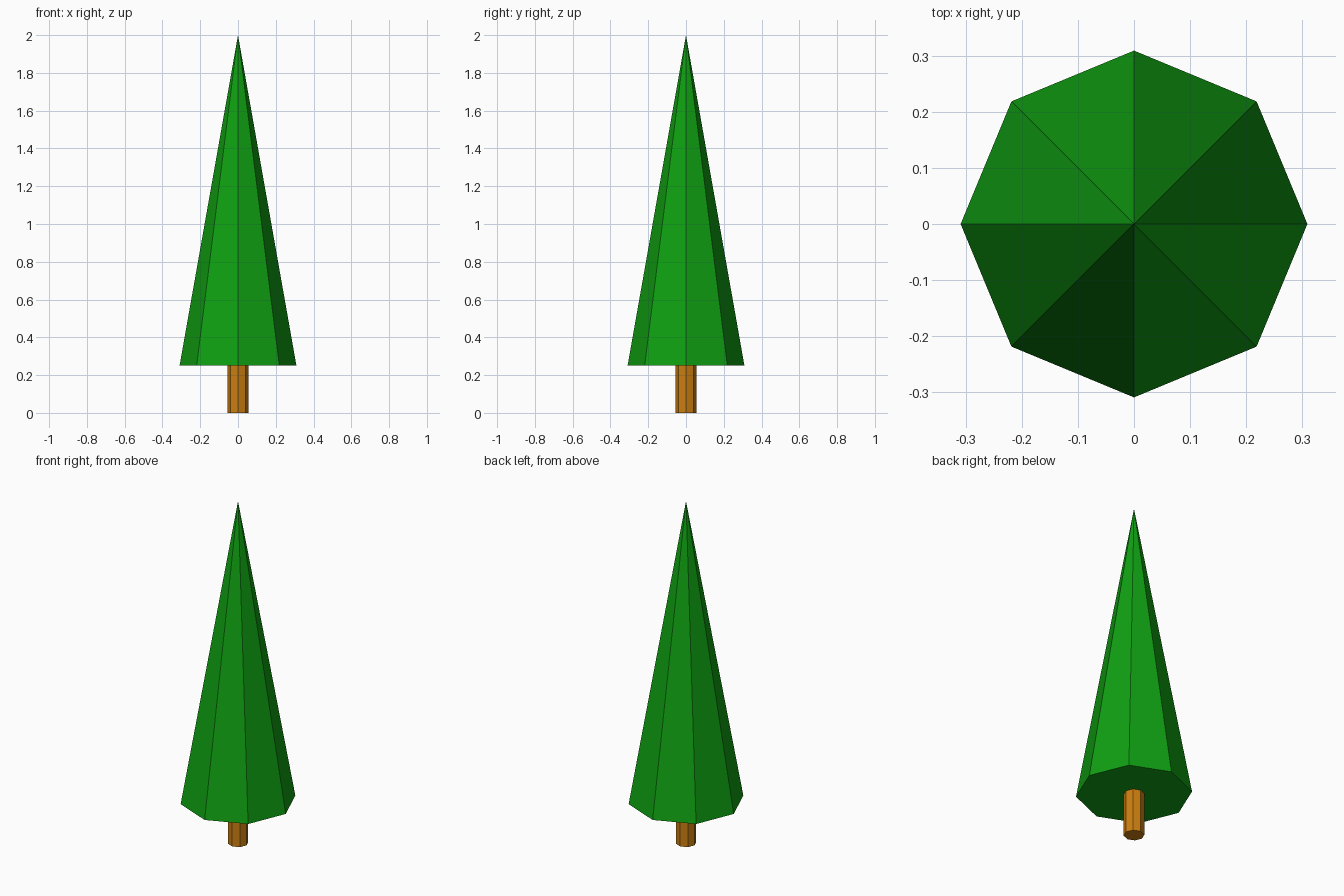
import bpy

if "Cube" in bpy.data.objects:
    bpy.data.objects.remove(bpy.data.objects["Cube"])

SIDES = 8
BASE_Z = 0.252


def tapered_part(name, r_bottom, r_top, z0, z1, color):
    """Flat-shaded eight-sided cone or prism standing between z0 and z1."""
    bpy.ops.mesh.primitive_cone_add(
        vertices=SIDES, radius1=r_bottom, radius2=r_top,
        depth=z1 - z0, location=(0, 0, (z0 + z1) / 2))
    obj = bpy.context.object
    obj.name = name
    mat = bpy.data.materials.new(name + "_color")
    mat.diffuse_color = (*color, 1)
    mat.use_nodes = True
    mat.node_tree.nodes["Principled BSDF"].inputs["Base Color"].default_value = mat.diffuse_color
    obj.data.materials.append(mat)
    return obj


# Trunk
tapered_part("trunk", 0.055, 0.055, 0.0, BASE_Z, (0.6, 0.21, 0.005))

# Foliage cone with closed underside
tapered_part("foliage", 0.309, 0.0, BASE_Z, 2.0, (0.005, 0.352, 0.006))
